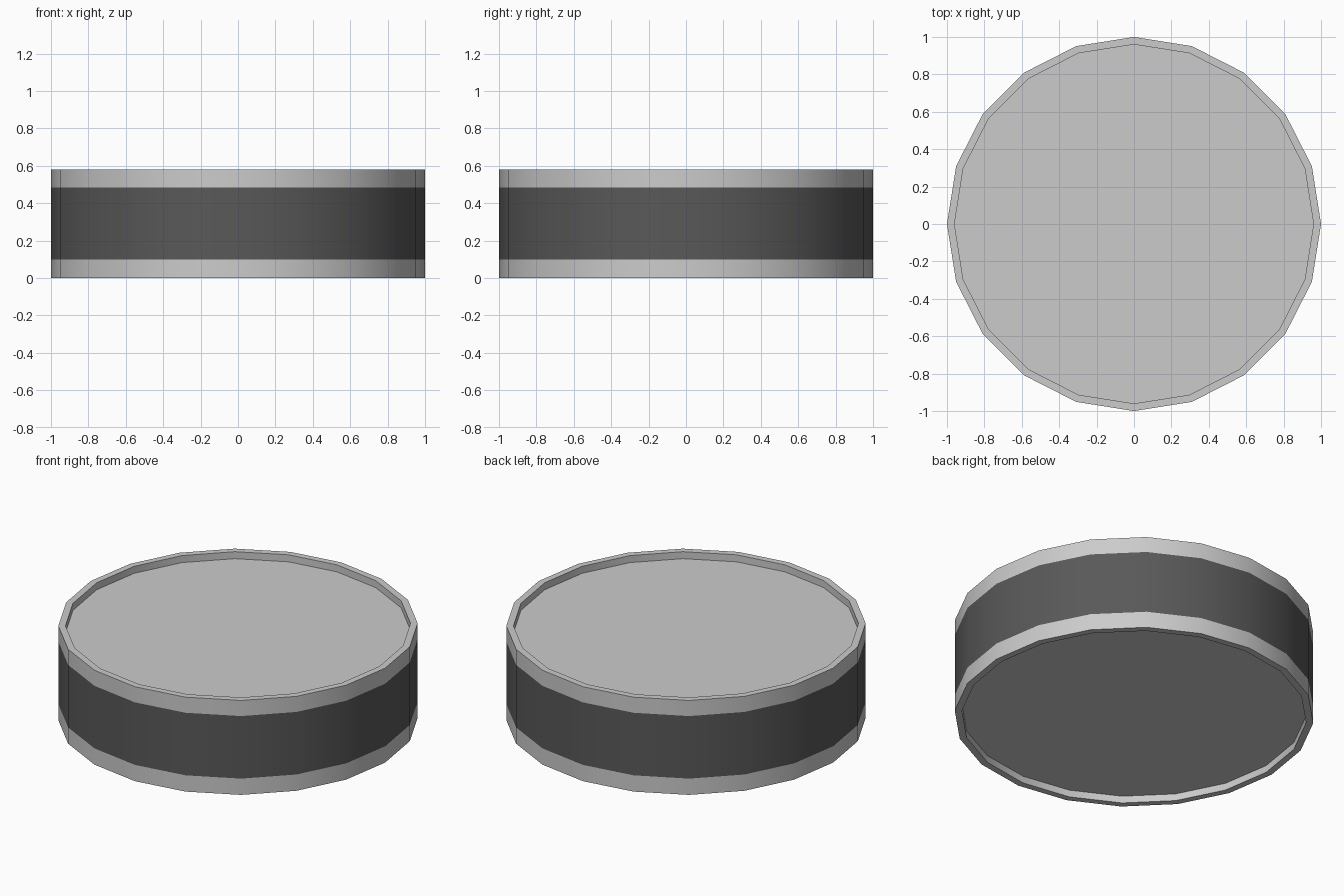
import bpy, bmesh, math

if "Cube" in bpy.data.objects:
    bpy.data.objects.remove(bpy.data.objects["Cube"])

SIDES = 20


def lathe(name, profile, cap_start=False, cap_end=False):
    """Revolve (radius, height) points around z; optionally cap the end loops."""
    bm = bmesh.new()
    rings = []
    for r, z in profile:
        rings.append([bm.verts.new((r * math.cos(2 * math.pi * i / SIDES),
                                    r * math.sin(2 * math.pi * i / SIDES), z))
                      for i in range(SIDES)])
    for a, b in zip(rings, rings[1:]):
        for i in range(SIDES):
            j = (i + 1) % SIDES
            bm.faces.new((a[i], a[j], b[j], b[i]))
    if cap_start:
        bm.faces.new(rings[0][::-1])
    if cap_end:
        bm.faces.new(rings[-1])
    mesh = bpy.data.meshes.new(name)
    bm.to_mesh(mesh)
    bm.free()
    obj = bpy.data.objects.new(name, mesh)
    bpy.context.collection.objects.link(obj)
    bpy.ops.object.select_all(action='DESELECT')
    obj.select_set(True)
    bpy.context.view_layer.objects.active = obj
    bpy.ops.object.shade_smooth_by_angle(angle=math.radians(30))
    return obj


R, INNER, H, RECESS = 1.0, 0.96, 0.58, 0.043
BAND_LOW, BAND_HIGH = 0.10, 0.484

# Bottom: recessed base, raised foot ring and lower metal edge
lathe("can_base", [(INNER, RECESS), (INNER, 0), (R, 0), (R, BAND_LOW)], cap_start=True)

# Dark label band, flush with the metal edges
band = lathe("label_band", [(R, BAND_LOW), (R, BAND_HIGH)])
dark = bpy.data.materials.new("dark_band")
dark.diffuse_color = (0.1, 0.1, 0.1, 1)
dark.use_nodes = True
dark.node_tree.nodes["Principled BSDF"].inputs["Base Color"].default_value = dark.diffuse_color
band.data.materials.append(dark)

# Top: upper metal edge, raised rim and recessed lid
lathe("can_lid", [(R, BAND_HIGH), (R, H), (INNER, H), (INNER, H - RECESS)], cap_end=True)
